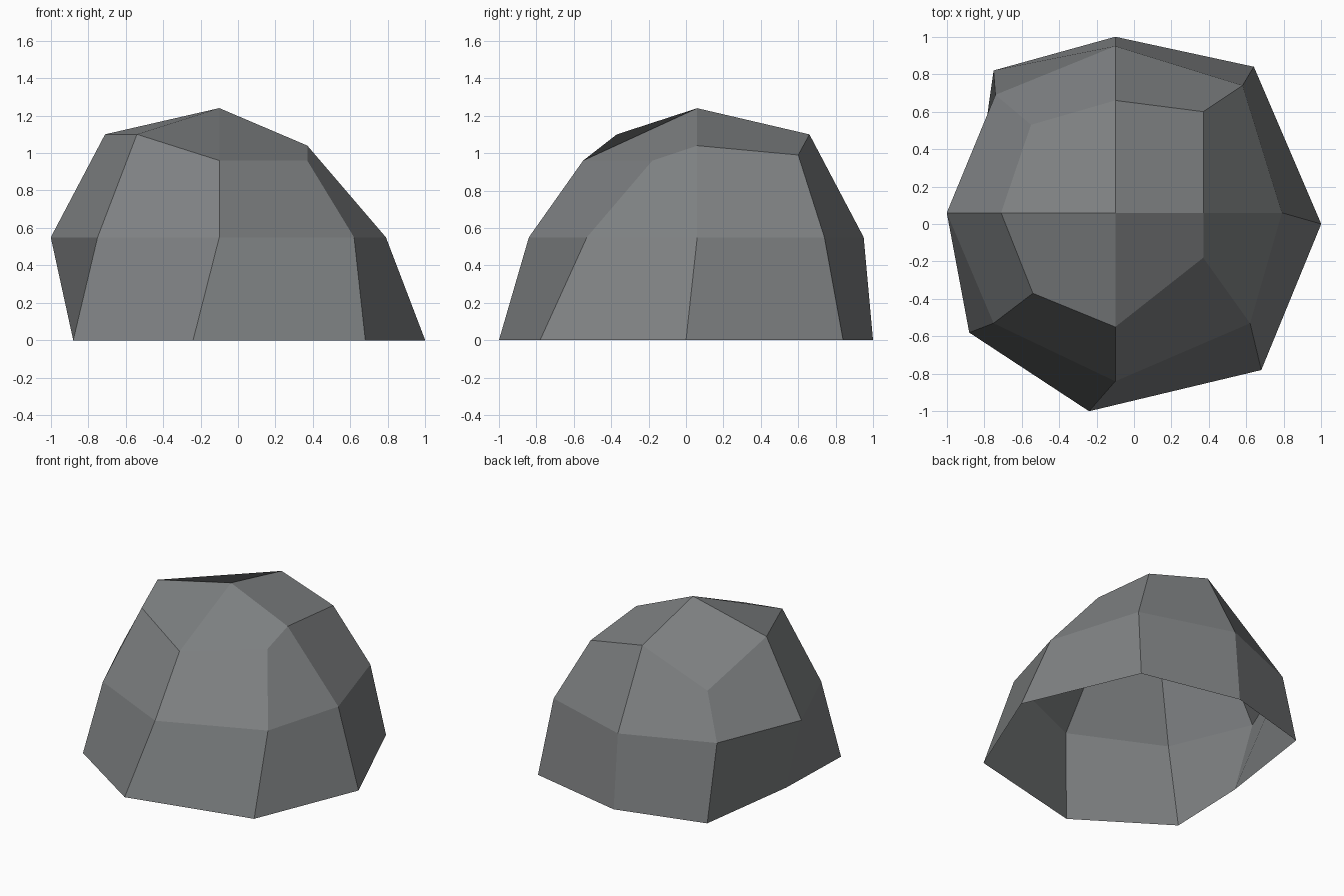
import bpy
import bmesh

# Remove the default cube
default_cube = bpy.data.objects.get("Cube")
if default_cube:
    bpy.data.objects.remove(default_cube, do_unlink=True)


def make_material(name, colour):
    material = bpy.data.materials.new(name)
    material.use_nodes = True
    material.diffuse_color = colour
    shader = material.node_tree.nodes["Principled BSDF"]
    shader.inputs["Base Color"].default_value = colour
    return material


def ring(bm, outline, heights):
    return [bm.verts.new((x, y, z)) for (x, y), z in zip(outline, heights)]


# Outlines run anticlockwise from the +x side: E, NE, N, NW, W, SW, S, SE
SIDES = 8
base_outline = [(1, 0), (.64, .84), (-.1, 1), (-.75, .82),
                (-.86, .04), (-.88, -.58), (-.24, -1), (.68, -.78)]
waist_outline = [(.79, .06), (.58, .74), (-.1, .95), (-.74, .69),
                 (-1, .06), (-.75, -.53), (-.1, -.84), (.62, -.53)]
shoulder_outline = [(.37, .06), (.37, .6), (-.1, .66), (-.55, .53),
                    (-.71, .06), (-.54, -.37), (-.1, -.55), (.37, -.18)]
shoulder_heights = [1.04, .99, 1.1, .83, 1.1, 1.1, .96, .96]

# Rock shell, open underneath
bm = bmesh.new()
base = ring(bm, base_outline, [0] * SIDES)
waist = ring(bm, waist_outline, [.55] * SIDES)
shoulder = ring(bm, shoulder_outline, shoulder_heights)
peak = bm.verts.new((-.1, .06, 1.24))

# Side walls: bent quads, each folding from its first corner to its third
for lower, upper in ((base, waist), (waist, shoulder)):
    for i in range(SIDES):
        j = (i + 1) % SIDES
        bm.faces.new((lower[j], upper[j], upper[i], lower[i]))

# Crown: four quads around the peak, all folding along the same direction
for i in range(0, SIDES, 2):
    start, corner, end = shoulder[i], shoulder[i + 1], shoulder[(i + 2) % SIDES]
    if i % 4:
        bm.faces.new((start, corner, end, peak))
    else:
        bm.faces.new((peak, start, corner, end))

mesh = bpy.data.meshes.new("rock")
bm.to_mesh(mesh)
bm.free()

rock = bpy.data.objects.new("rock", mesh)
bpy.context.scene.collection.objects.link(rock)
mesh.materials.append(make_material("stone grey", (.21, .22, .225, 1)))
